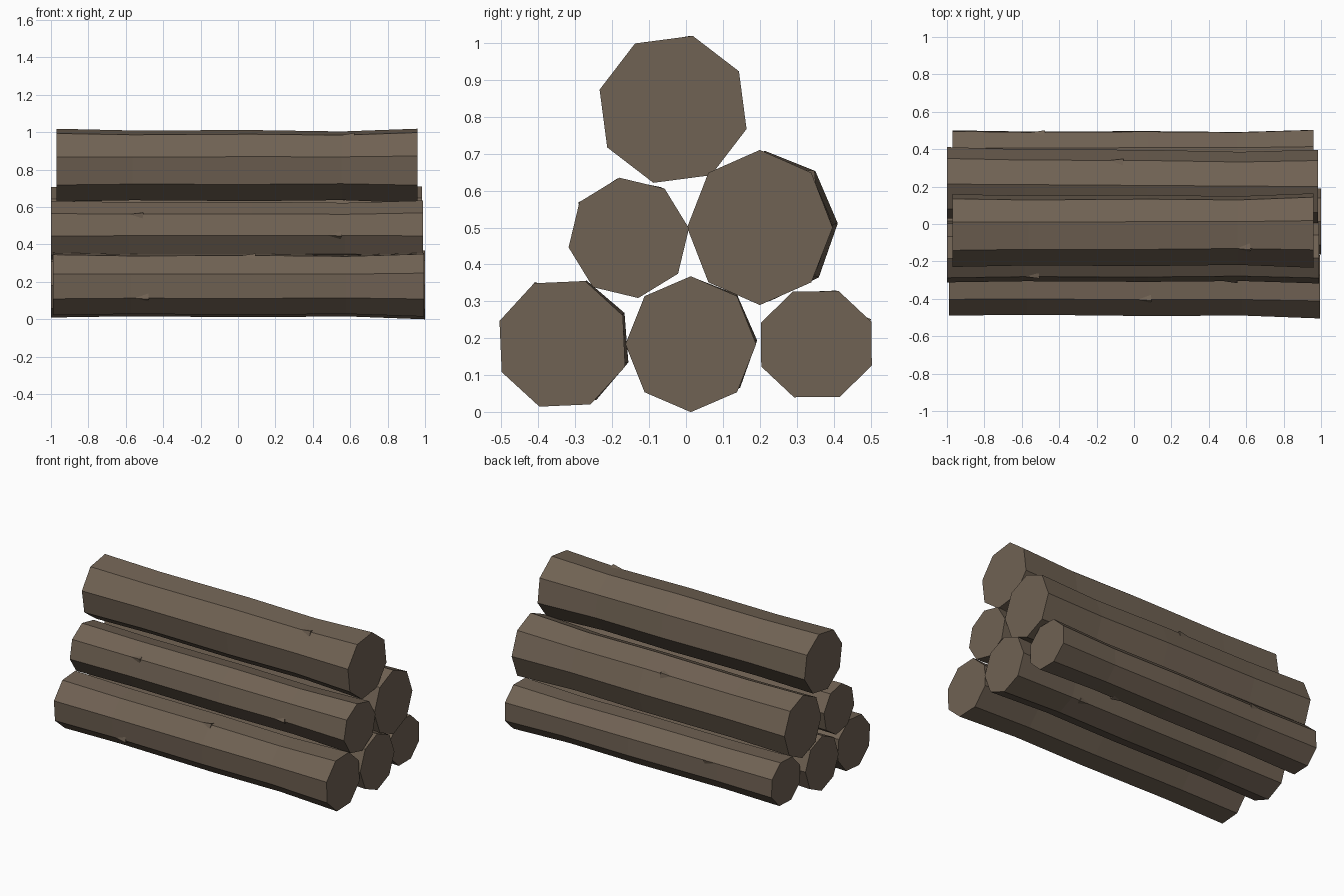
import bpy, bmesh
from mathutils import Vector
from math import radians, sin, cos

if "Cube" in bpy.data.objects:
    bpy.data.objects.remove(bpy.data.objects["Cube"])

bark = bpy.data.materials.new("brown_wood")
bark.diffuse_color = (0.162, 0.122, 0.087, 1)
bark.use_nodes = True
bark.node_tree.nodes["Principled BSDF"].inputs["Base Color"].default_value = bark.diffuse_color
SIDES = 8

# Shared swelling along each log: (fraction along, scale)
RINGS = [(0, .97), (.21, .93), (.54, .95), (.79, .92), (1, 1)]


def make_log(name, x0, x1, cy, cz, ry, rz, phase, lean, chips):
    def ring(t, s):
        # eight-sided ring, slightly twisted and leaning towards the left end
        out = []
        for i in range(SIDES):
            a = radians(phase + i * 360 / SIDES + 2 * (1 - t))
            out.append(Vector((x0 + t * (x1 - x0),
                               cy + lean * (1 - t) + s * ry * cos(a),
                               max(0, cz + .004 * (1 - t) + s * rz * sin(a)))))
        return out

    loops = [ring(t, s) for t, s in RINGS]

    def surface(x, u):
        # point on the log side at x and fractional edge number u
        for a, b in zip(loops, loops[1:]):
            if x <= b[0].x:
                break
        f = (x - a[0].x) / (b[0].x - a[0].x)
        k = int(u // 1)
        i, j = k % SIDES, (k + 1) % SIDES
        return a[i].lerp(b[i], f).lerp(a[j].lerp(b[j], f), u - k)

    bm = bmesh.new()
    # log body with capped ends
    vs = [[bm.verts.new(p) for p in loop] for loop in loops]
    for a, b in zip(vs, vs[1:]):
        for i in range(SIDES):
            j = (i + 1) % SIDES
            bm.faces.new((a[i], a[j], b[j], b[i]))
    bm.faces.new(vs[0])
    bm.faces.new(vs[-1])
    # small splinters of raised bark
    for x, k in chips:
        tip = surface(x + .025, k)
        tip += Vector((0, tip.y - cy, tip.z - cz)).normalized() * .012
        base = [surface(x - .05, k), surface(x + .02, k + .2), surface(x + .02, k - .2)]
        a, b, c, d = [bm.verts.new(p) for p in base + [tip]]
        for f in ((a, b, d), (b, c, d), (c, a, d), (a, c, b)):
            bm.faces.new(f)
    bmesh.ops.recalc_face_normals(bm, faces=bm.faces[:])
    mesh = bpy.data.meshes.new(name)
    bm.to_mesh(mesh)
    bm.free()
    mesh.materials.append(bark)
    bpy.context.collection.objects.link(bpy.data.objects.new(name, mesh))


# name, x range, centre y z, radii, turn, lean, chips as (x, edge number)
make_log("top_log", -.97, .96, -.035, .82, .206, .206, 30, 0, [(.6, 2)])
make_log("middle_front_log", -1, .99, -.155, .472, .165, .165, 9, 0, [(-.53, 3), (.53, 4)])
make_log("middle_back_log", -1, .985, .2, .5, .197, .21, 0, .02, [(-.08, 1), (.45, 6)])
make_log("bottom_front_log", -.99, .995, -.335, .185, .181, .181, 25, .012, [(.07, 2), (-.5, 4)])
make_log("bottom_middle_log", -1, 1, .013, .184, .177, .184, 0, .008, [(.5, 7)])
make_log("bottom_back_log", -.97, .96, .353, .184, .162, .155, 23, 0, [(-.5, 0), (.4, 5)])
